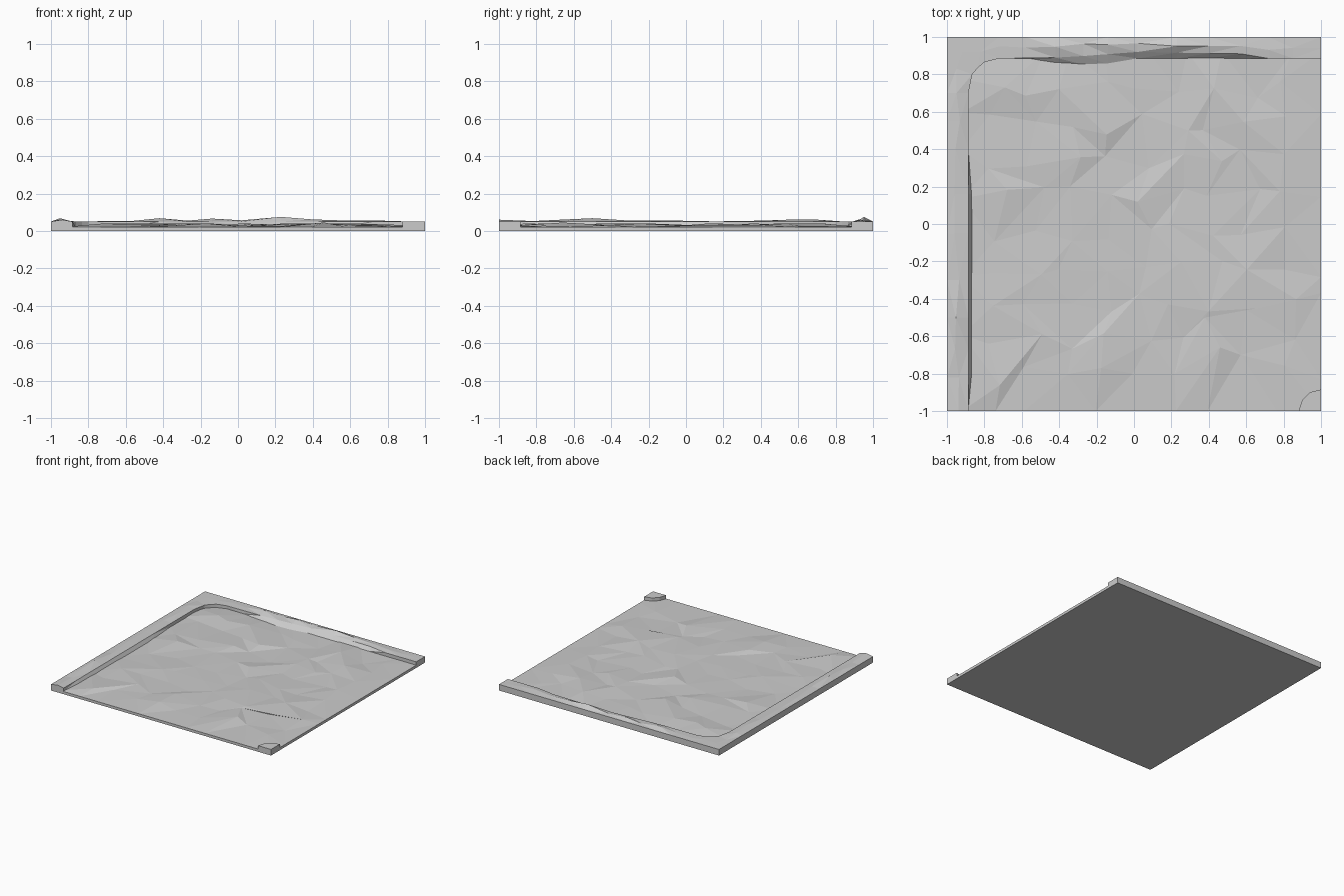
import bpy, bmesh, random

random.seed(7)
cube = bpy.data.objects.get("Cube")
if cube:
    bpy.data.objects.remove(cube, do_unlink=True)

stone = bpy.data.materials.new("stone_grey")
stone.use_nodes = True
grey = (0.6, 0.6, 0.6, 1)
stone.diffuse_color = grey
stone.node_tree.nodes["Principled BSDF"].inputs["Base Color"].default_value = grey


def finish(name, bm):
    bmesh.ops.recalc_face_normals(bm, faces=bm.faces[:])
    mesh = bpy.data.meshes.new(name)
    bm.to_mesh(mesh)
    bm.free()
    mesh.materials.append(stone)
    obj = bpy.data.objects.new(name, mesh)
    bpy.context.collection.objects.link(obj)
    return obj


def interp(table, t):
    for (a, va), (b, vb) in zip(table, table[1:]):
        if a <= t <= b:
            return va + (vb - va) * (t - a) / (b - a)
    return table[-1][1]


# Worn paving: a jittered, triangulated slab
def build_paving():
    bm = bmesh.new()
    n, lo, hi = 10, -0.92, 0.92
    rows = []
    for j in range(n + 1):
        row = []
        for i in range(n + 1):
            x = lo + (1 - lo) * i / n
            y = -1 + (hi + 1) * j / n
            z = random.choice((0.022, 0.025, 0.028, 0.032, 0.04))
            if 0 < i < n:
                x += random.uniform(-0.06, 0.06)
            if 0 < j < n:
                y += random.uniform(-0.06, 0.06)
            if i in (0, n) or j in (0, n):
                z = 0.022
            row.append(bm.verts.new((x, y, z)))
        rows.append(row)
    # Raised broken edge near the front
    for i, j, co in ((7, 1, (0.46, -0.66, 0.045)), (8, 1, (0.57, -0.7, 0.024)),
                     (8, 2, (0.6, -0.46, 0.027)), (7, 2, (0.38, -0.5, 0.036))):
        rows[j][i].co = co
    for j in range(n):
        for i in range(n):
            a, b = rows[j][i], rows[j][i + 1]
            c, d = rows[j + 1][i + 1], rows[j + 1][i]
            tris = ((a, b, c), (a, c, d)) if random.random() < 0.5 else ((a, b, d), (b, c, d))
            for t in tris:
                bm.faces.new(t)
    # Skirt and underside
    rim = (rows[0] + [r[-1] for r in rows[1:]] + rows[-1][-2::-1]
           + [r[0] for r in rows[-2:0:-1]])
    base = [bm.verts.new((v.co.x, v.co.y, 0)) for v in rim]
    for k in range(len(rim)):
        m = (k + 1) % len(rim)
        bm.faces.new((rim[k], rim[m], base[m], base[k]))
    bm.faces.new(base)
    return finish("paving", bm)


# L-shaped kerb: a section swept round the corner, with a worn crest
def build_kerb():
    crest_left = [(-1, .06), (-.8, .052), (-.67, .06), (-.58, .057), (-.5, .068), (-.3, .055),
                  (0, .055), (.2, .05), (.4, .055), (.6, .062), (.72, .06), (.85, .052)]
    crest_back = [(-.85, .052), (-.48, .052), (-.42, .068), (-.27, .055), (-.14, .066),
                  (0, .055), (.23, .075), (.48, .055), (.73, .057), (.85, .052), (1, .05)]
    foot_back = [(-.72, .885), (-.58, .885), (-.38, .85), (-.15, .855), (.02, .885), (1, .885)]
    lip_back = [(-.72, .885), (-.38, .89), (.02, .92), (.57, .91), (.72, .885), (1, .885)]
    lean_left = [(-1, 0), (-.82, .018), (.16, .018), (.4, 0), (.7, 0)]
    sections = []  # foot xy, lip xy, outer xy, crest height
    for y in (-1, -.82, -.67, -.5, -.3, -.05, .16, .4, .55, .7):
        sections.append(((-.885 + interp(lean_left, y), y), (-.885, y), (-1, y),
                         interp(crest_left, y)))
    for p, o in (((-.865, .8), (-1, .85)), ((-.835, .835), (-1, 1)), ((-.8, .865), (-.85, 1))):
        sections.append((p, p, o, .051))
    for x in (-.72, -.58, -.42, -.27, -.14, .02, .23, .4, .57, .72, .85, 1):
        sections.append(((x, interp(foot_back, x)), (x, interp(lip_back, x)), (x, 1),
                         interp(crest_back, x)))
    bm = bmesh.new()
    rings = []
    for foot, lip, out, crest in sections:
        f = random.uniform(0.4, 0.65)
        mid = [lip[k] + (out[k] - lip[k]) * f for k in (0, 1)]
        points = ((*foot, 0), (*foot, .022), (*lip, .05), (*mid, crest), (*out, .05), (*out, 0))
        rings.append([bm.verts.new(p) for p in points])
    for r, s in zip(rings, rings[1:]):
        for k in range(len(r)):
            m = (k + 1) % len(r)
            bm.faces.new((r[k], r[m], s[m], s[k]))
    bm.faces.new(rings[0])
    bm.faces.new(rings[-1][::-1])
    bmesh.ops.triangulate(bm, faces=bm.faces[:])
    return finish("corner_kerb", bm)


# Small rounded kerb block at the inside of the turn
def build_corner_block():
    outline = ((.88, -1), (1, -1), (1, -.885), (.94, -.9), (.9, -.94))
    bm = bmesh.new()
    face = bm.faces.new([bm.verts.new((x, y, 0)) for x, y in outline])
    ext = bmesh.ops.extrude_face_region(bm, geom=[face], use_keep_orig=True)
    top = [g for g in ext["geom"] if isinstance(g, bmesh.types.BMVert)]
    bmesh.ops.translate(bm, verts=top, vec=(0, 0, .05))
    return finish("inner_kerb_block", bm)


build_paving()
build_kerb()
build_corner_block()
